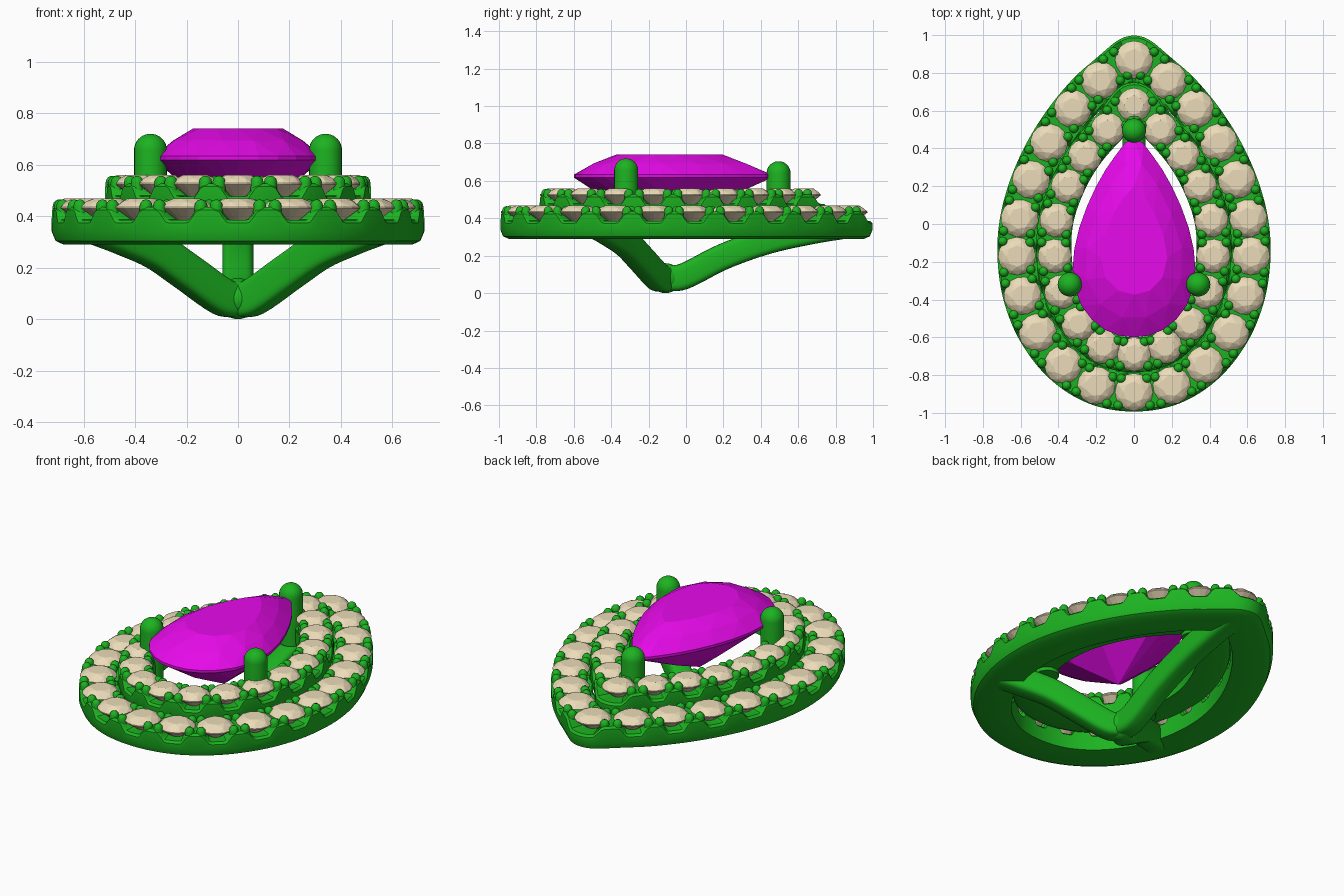
import bpy, bmesh, math
from mathutils import Vector

if "Cube" in bpy.data.objects:
    bpy.data.objects.remove(bpy.data.objects["Cube"])


def material(name, rgb):
    m = bpy.data.materials.new(name)
    m.diffuse_color = (*rgb, 1)
    m.use_nodes = True
    m.node_tree.nodes["Principled BSDF"].inputs["Base Color"].default_value = m.diffuse_color
    return m


METAL = material("green_metal", (0.012, 0.45, 0.015))
CREAM = material("cream_stone", (0.83, 0.71, 0.48))
PINK = material("magenta_gem", (0.8, 0.003, 0.82))


def finish(bm, name, mat, angle=None):
    bmesh.ops.recalc_face_normals(bm, faces=bm.faces)
    me = bpy.data.meshes.new(name)
    bm.to_mesh(me)
    bm.free()
    ob = bpy.data.objects.new(name, me)
    bpy.context.collection.objects.link(ob)
    me.materials.append(mat)
    if angle:
        bpy.ops.object.select_all(action='DESELECT')
        ob.select_set(True)
        bpy.context.view_layer.objects.active = ob
        bpy.ops.object.shade_smooth_by_angle(angle=math.radians(angle))
    return ob


def loft(bm, rings, closed=False):
    """Skin between closed rings of points; cap the ends if open."""
    vs = [[bm.verts.new(p) for p in r] for r in rings]
    n = len(vs[0])
    for i in range(len(vs) if closed else len(vs) - 1):
        a, b = vs[i], vs[(i + 1) % len(vs)]
        for j in range(n):
            k = (j + 1) % n
            bm.faces.new((a[j], a[k], b[k], b[j]))
    if not closed:
        bm.faces.new(vs[0])
        bm.faces.new(vs[-1])


def pin(bm, x, y, r, z0, z1, n, steps):
    """Round post with a domed top."""
    prof = [(r, z0)]
    for i in range(steps + 1):
        a = math.radians(84) * i / steps
        prof.append((r * math.cos(a), z1 - r + r * math.sin(a)))
    loft(bm, [[(x + q * math.cos(2 * math.pi * j / n), y + q * math.sin(2 * math.pi * j / n), z)
               for j in range(n)] for q, z in prof])


def hull(bm, pts):
    vs = [bm.verts.new(p) for p in pts]
    bmesh.ops.convex_hull(bm, input=vs)


def mirrored(half):
    return [Vector(p) for p in half] + [Vector((-x, y)) for x, y in half[-2:0:-1]]


def spline(pts, t):
    """Closed Catmull-Rom: point and tangent at parameter t."""
    n = len(pts)
    i = math.floor(t)
    u = t - i
    a, b, c, d = (pts[(i + k) % n] for k in (-1, 0, 1, 2))
    p = 0.5 * (2 * b + (c - a) * u + (2 * a - 5 * b + 4 * c - d) * u**2 + (3 * b - a - 3 * c + d) * u**3)
    g = 0.5 * ((c - a) + 2 * (2 * a - 5 * b + 4 * c - d) * u + 3 * (3 * b - a - 3 * c + d) * u**2)
    return p, g.normalized()


def halo(name, half, hw, hin, z0, zt, rs):
    """Pear ring with scalloped rim, small claws and round stones; zt = stone top."""
    pts = mirrored(half)
    n, res = len(pts), 16
    bm = bmesh.new()
    rings = []
    for s in range(n * res):
        t = s / res
        p, g = spline(pts, t)
        out = Vector((-g.y, g.x))
        f = abs(t - round(t))                       # 0 at stone, 0.5 in the gap
        k = min(max((f - 0.16) / 0.2, 0), 1)
        k = k * k * (3 - 2 * k)
        top = zt - 0.083 + 0.05 * k
        h = hw + 0.025 * math.exp(-(min(t, n - t) / 0.35) ** 2)   # pear point
        prof = [(-hin, z0), (h - 0.045, z0), (h - 0.015, z0 + 0.014), (h, z0 + 0.05),
                (h, top - 0.012), (h - 0.012, top), (-hin + 0.012, top), (-hin, top - 0.012)]
        rings.append([(p.x + out.x * d, p.y + out.y * d, z) for d, z in prof])
    loft(bm, rings, True)
    finish(bm, name + "_ring", METAL, 40)

    bm = bmesh.new()
    for i in range(n):
        for u in (0.37, 0.63):
            p, g = spline(pts, i + u)
            out = Vector((-g.y, g.x))
            for d in (hw - 0.028, -hw + 0.035):
                q = p + out * d
                pin(bm, q.x, q.y, 0.025, zt - 0.11, zt - 0.003, 10, 3)
    finish(bm, name + "_claws", METAL, 50)

    bm = bmesh.new()
    for i in range(n):
        p, g = spline(pts, i)
        a0 = math.atan2(g.y, g.x)
        gem = [(p.x, p.y, zt - 0.11)]
        for r, z, m, off in ((0.56, zt, 8, 0), (0.83, zt - 0.013, 8, 0.5),
                             (1, zt - 0.032, 16, 0), (1, zt - 0.038, 16, 0)):
            for j in range(m):
                a = a0 + 2 * math.pi * (j + off) / m
                gem.append((p.x + rs * r * math.cos(a), p.y + rs * r * math.sin(a), z))
        hull(bm, gem)
    finish(bm, name + "_stones", CREAM)


# Points run tip -> left -> bottom so that the normal (-g.y, g.x) must face outwards
OUTER = [(0, .87), (.18, .76), (.325, .61), (.45, .43), (.545, .235), (.605, .03),
         (.62, -.17), (.59, -.38), (.51, -.575), (.375, -.745), (.2, -.855), (0, -.89)]
INNER = [(0, .63), (.14, .5), (.26, .36), (.35, .2), (.41, .02), (.42, -.17),
         (.385, -.36), (.295, -.53), (.165, -.65), (0, -.69)]
halo("outer_halo", OUTER, 0.103, 0.115, 0.29, 0.468, 0.1)
halo("inner_halo", INNER, 0.095, 0.09, 0.38, 0.56, 0.09)

# Pear-cut centre gem
PEAR = mirrored([(0, .46), (.1, .36), (.2, .2), (.29, -.02), (.325, -.24),
                 (.28, -.43), (.155, -.56), (0, -.6)])
C = Vector((0, -.11))
pts = [(0, -.13, .35)]
for s, z, m, off in ((.54, .74, 14, 0), (.8, .693, 14, .5), (1, .633, 28, 0),
                     (1, .618, 28, 0), (.6, .49, 7, .5)):
    for j in range(m):
        q = C + (spline(PEAR, (j + off) * 14 / m)[0] - C) * s
        pts.append((q.x, q.y, z))
bm = bmesh.new()
hull(bm, pts)
finish(bm, "centre_gem", PINK)

# Three large claws holding the gem
bm = bmesh.new()
for x, y, top in ((.34, -.32, .72), (-.34, -.32, .72), (0, .495, .705)):
    pin(bm, x, y, .064, .36, top, 24, 8)
finish(bm, "gem_claws", METAL, 40)


# Curved struts under the setting
def strut(name, direction, path):
    d = Vector(direction).normalized()
    side = Vector((-d.y, d.x, 0))
    knots = [Vector(p) for p in path]
    knots = [2 * knots[0] - knots[1]] + knots + [2 * knots[-1] - knots[-2]]
    rings = []
    for s in range((len(path) - 1) * 6 + 1):
        t = min(1 + s / 6, len(path) - 1e-4)
        p, g = spline(knots, t)
        c = Vector((d.x * p.x, d.y * p.x - .11, p.y))
        up = Vector((-d.x * g.y, -d.y * g.y, g.x))
        ring = []
        for j in range(24):
            a = 2 * math.pi * j / 24
            ca, sa = math.cos(a), math.sin(a)
            ring.append(c + side * .061 * math.copysign(abs(ca) ** .5, ca)
                        + up * .07 * math.copysign(abs(sa) ** .5, sa))
        rings.append(ring)
    bm = bmesh.new()
    loft(bm, rings)
    finish(bm, name, METAL, 45)


side_path = [(0, .083), (.07, .085), (.24, .185), (.38, .265), (.53, .32), (.64, .355)]
strut("right_strut", (.55, -.36), side_path)
strut("left_strut", (-.55, -.36), side_path)
strut("back_strut", (0, 1), [(0, .083), (.1, .09), (.31, .195), (.55, .28), (.8, .335), (.99, .365)])

# Rounded foot where the struts meet
bm = bmesh.new()
bmesh.ops.create_uvsphere(bm, u_segments=32, v_segments=16, radius=1)
for v in bm.verts:
    v.co = Vector((v.co.x * .075, v.co.y * .085 - .11, v.co.z * .08 + .08))
finish(bm, "strut_foot", METAL, 40)
